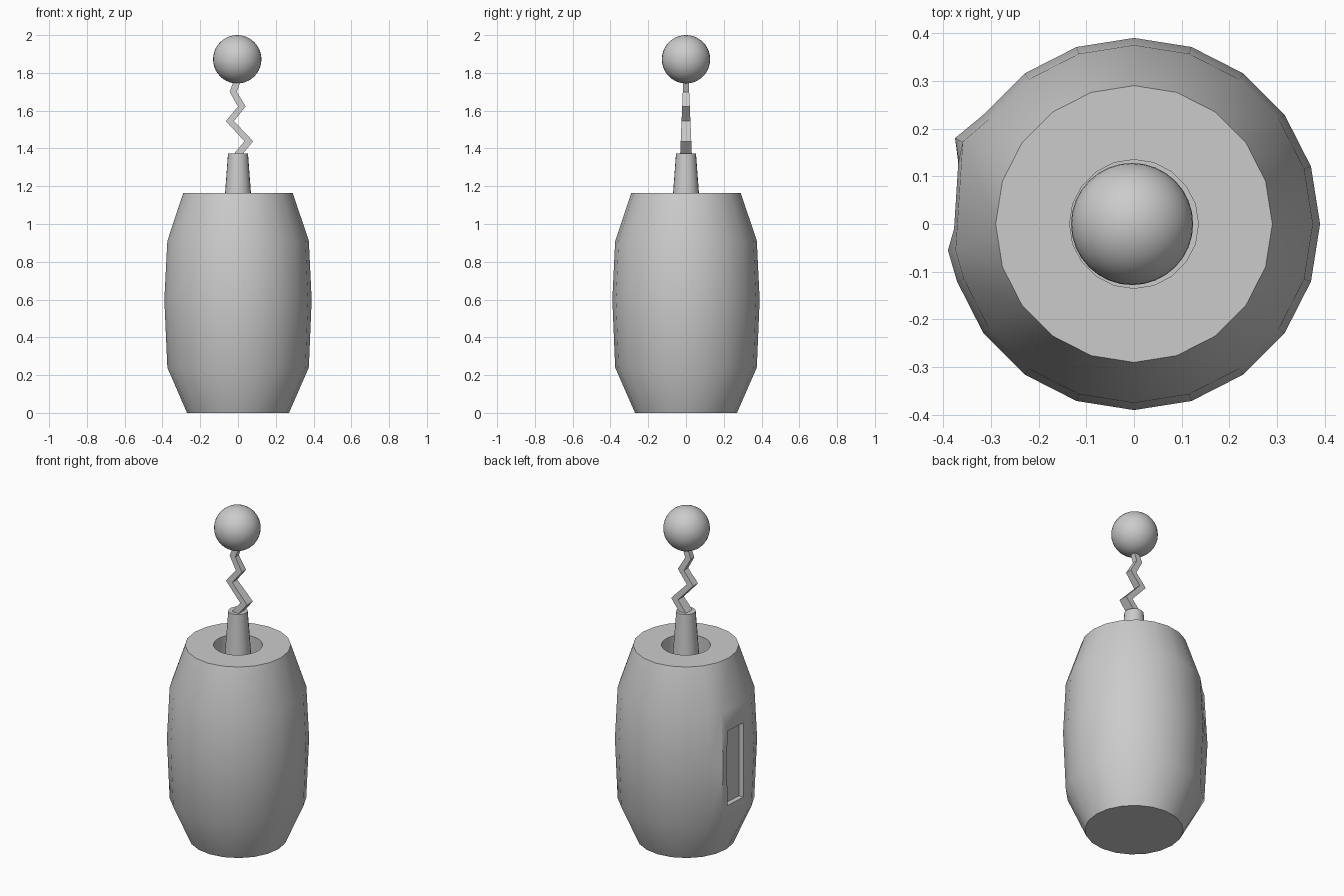
import bpy, bmesh, math
from mathutils import Vector

if "Cube" in bpy.data.objects:
    bpy.data.objects.remove(bpy.data.objects["Cube"])


def finish(bm, name, angle=30):
    bmesh.ops.recalc_face_normals(bm, faces=bm.faces)
    mesh = bpy.data.meshes.new(name)
    bm.to_mesh(mesh)
    bm.free()
    obj = bpy.data.objects.new(name, mesh)
    bpy.context.collection.objects.link(obj)
    bpy.ops.object.select_all(action='DESELECT')
    obj.select_set(True)
    bpy.context.view_layer.objects.active = obj
    if angle:
        bpy.ops.object.shade_smooth_by_angle(angle=math.radians(angle))
    return obj


def skin(bm, rings):
    """Join successive vertex rings with quads and cap both ends."""
    n = len(rings[0])
    strips = []
    for a, b in zip(rings, rings[1:]):
        strips.append([bm.faces.new((a[i], a[(i + 1) % n], b[(i + 1) % n], b[i]))
                       for i in range(n)])
    bm.faces.new(rings[0][::-1])
    bm.faces.new(rings[-1])
    return strips


def lathe(bm, profile, segs):
    rings = [[bm.verts.new((r * math.cos(2 * math.pi * i / segs),
                            r * math.sin(2 * math.pi * i / segs), z))
              for i in range(segs)] for r, z in profile]
    return rings, skin(bm, rings)


# Barrel with a well in the top
bm = bmesh.new()
rings, strips = lathe(bm, [(0.27, 0), (0.375, 0.24), (0.39, 0.6), (0.375, 0.91),
                           (0.29, 1.165), (0.135, 1.165), (0.135, 0.85)], 20)
# Widen one facet and sink a window panel into it
for k, inset in ((1, 0.016), (2, 0.0), (3, 0.016)):
    rings[k][9].co.xy = (-0.375 + inset, 0.18 - inset / 2)
    rings[k][10].co.xy = (-0.39 + inset, -0.055)
bmesh.ops.recalc_face_normals(bm, faces=bm.faces)
panel = [strips[1][9], strips[2][9]]
bmesh.ops.inset_region(bm, faces=panel, thickness=0.045, use_even_offset=True)
for v in {v for f in panel for v in f.verts}:
    v.co.z = 0.34 if v.co.z < 0.4 else 0.79 if v.co.z > 0.75 else 0.6
    t = (v.co.y + 0.055) / 0.235
    v.co.x = -0.39 + 0.015 * t + (0.01 if v.co.z != 0.6 else 0)
new = bmesh.ops.extrude_face_region(bm, geom=panel)["geom"]
for v in new:
    if isinstance(v, bmesh.types.BMVert):
        v.co.x += 0.03
old = [f for f in panel if f.is_valid and f not in new]
bmesh.ops.delete(bm, geom=old, context='FACES_ONLY')
finish(bm, "barrel")

# Tapered neck rising out of the well
bm = bmesh.new()
lathe(bm, [(0.092, 0.85), (0.053, 1.372)], 20)
finish(bm, "neck")

# Zigzag ribbon: (x, z), tapering as it climbs
bm = bmesh.new()
path = [(-0.003, 1.365), (0.057, 1.438), (-0.043, 1.545), (0.02, 1.622),
        (-0.025, 1.7), (0.0, 1.77)]
rings = []
for x, z in path:
    t = (z - 1.365) / 0.405
    w, d = 0.024 - 0.006 * t, 0.031 - 0.017 * t
    rings.append([bm.verts.new((x + sx * w, sy * d, z))
                  for sx, sy in ((-1, -1), (1, -1), (1, 1), (-1, 1))])
skin(bm, rings)
finish(bm, "zigzag", 0)

# Ball on top
bm = bmesh.new()
bmesh.ops.create_uvsphere(bm, u_segments=32, v_segments=20, radius=0.128)
bmesh.ops.translate(bm, verts=bm.verts, vec=Vector((-0.004, 0, 1.872)))
finish(bm, "ball")
